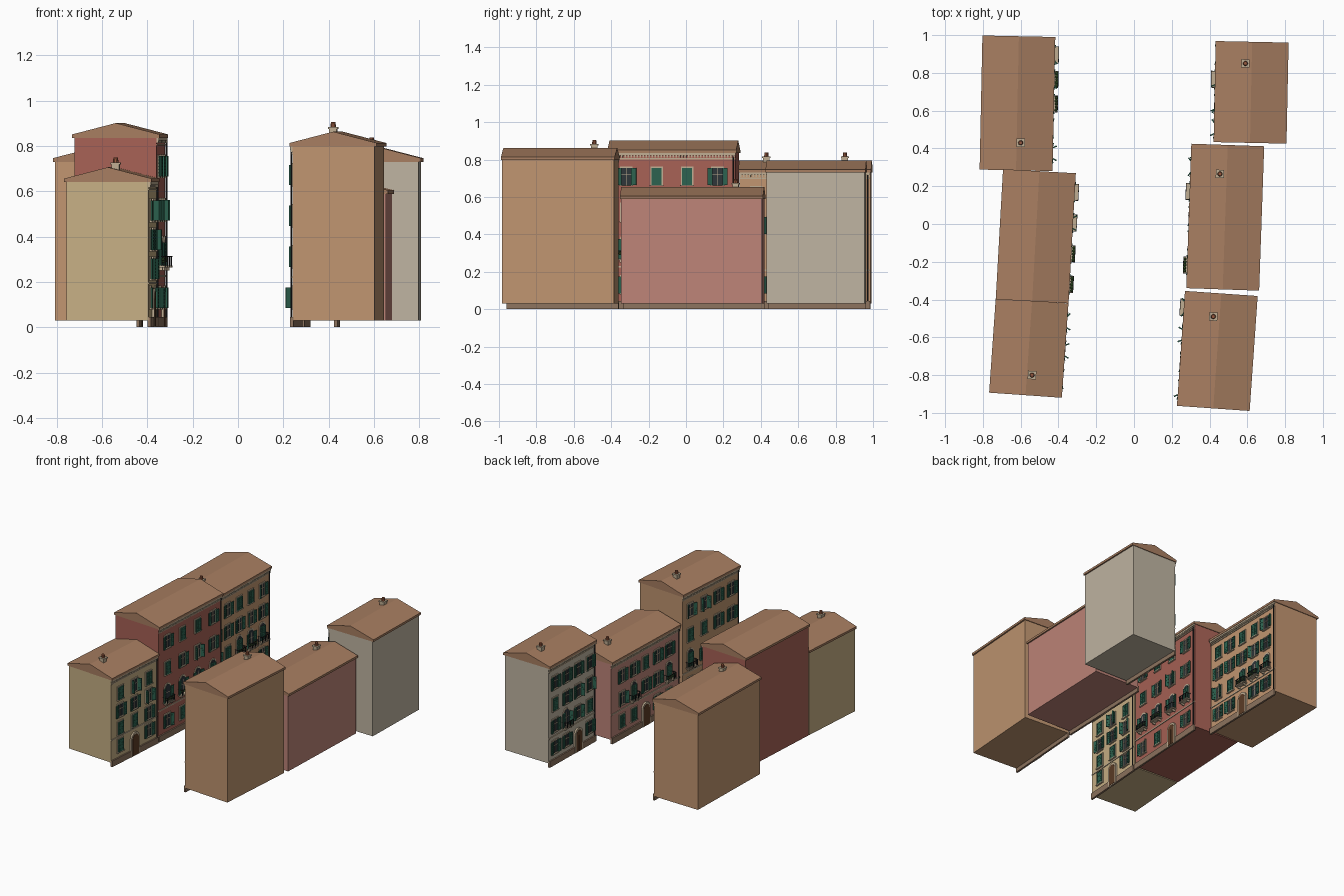
import bpy, bmesh, math, random
from mathutils import Matrix, Vector

if "Cube" in bpy.data.objects:
    bpy.data.objects.remove(bpy.data.objects["Cube"])

random.seed(4)
MATS = {}


def material(name, rgb):
    """Material from 0-255 display colour."""
    if name not in MATS:
        m = bpy.data.materials.new(name)
        m.diffuse_color = [(c / 255) ** 2.2 for c in rgb] + [1]
        m.use_nodes = True
        m.node_tree.nodes["Principled BSDF"].inputs["Base Color"].default_value = m.diffuse_color
        MATS[name] = m
    return MATS[name]


class Part:
    """Collects primitives into one named object."""

    def __init__(self, name, mat):
        self.name, self.mat, self.bm = name, mat, bmesh.new()

    def box(self, x0, x1, y0, y1, z0, z1, frame=Matrix()):
        m = Matrix.Translation(((x0 + x1) / 2, (y0 + y1) / 2, (z0 + z1) / 2))
        s = Matrix.Diagonal((x1 - x0, y1 - y0, z1 - z0, 1))
        bmesh.ops.create_cube(self.bm, size=1, matrix=frame @ m @ s)

    def prism(self, pts, axis_a, axis_b, extrude, origin):
        """Extrude a closed 2D outline."""
        a, b, o = Vector(axis_a), Vector(axis_b), Vector(origin)
        f = self.bm.faces.new([self.bm.verts.new(o + a * p + b * q) for p, q in pts])
        r = bmesh.ops.extrude_face_region(self.bm, geom=[f])
        vs = [v for v in r["geom"] if isinstance(v, bmesh.types.BMVert)]
        bmesh.ops.translate(self.bm, verts=vs, vec=extrude)

    def arch(self, cx, z0, w, h, y0, y1):
        """Round-headed slab standing on z0."""
        r = w / 2
        pts = [(-r, 0), (r, 0)] + [(r * math.cos(t * math.pi / 10), h - r + r * math.sin(t * math.pi / 10))
                                   for t in range(11)]
        self.prism(pts, (1, 0, 0), (0, 0, 1), (0, y1 - y0, 0), (cx, y0, z0))

    def cyl(self, x, y, z0, z1, r, r2=None, seg=10):
        bmesh.ops.create_cone(self.bm, cap_ends=True, segments=seg, radius1=r, radius2=r if r2 is None else r2,
                              depth=z1 - z0, matrix=Matrix.Translation((x, y, (z0 + z1) / 2)))

    def leaf(self, x, y, z, r):
        bmesh.ops.create_icosphere(self.bm, subdivisions=1, radius=r, matrix=Matrix.Translation((x, y, z)))

    def finish(self, world):
        if not self.bm.verts:
            return
        bmesh.ops.recalc_face_normals(self.bm, faces=self.bm.faces)
        me = bpy.data.meshes.new(self.name)
        self.bm.to_mesh(me)
        self.bm.free()
        me.materials.append(self.mat)
        ob = bpy.data.objects.new(self.name, me)
        ob.matrix_world = world
        bpy.context.collection.objects.link(ob)


FY, BY = -0.18, 0.183      # facade plane and back wall in local space
WW, WH = 0.054, 0.09       # window size


def shutter(p, hinge, side, z, h, angle):
    """Slatted leaf; angle 0 is closed, 180 folded flat on the wall."""
    w = WW / 2
    f = Matrix.Translation((hinge, FY - 0.008, z)) @ Matrix.Rotation(side * math.radians(angle), 4, 'Z')
    xs = lambda a, b: sorted((-side * a, -side * b))
    p.box(*xs(0, w), -0.002, 0.002, -h / 2, h / 2, f)
    for x in (0, w - 0.005):
        p.box(*xs(x, x + 0.005), -0.004, 0.004, -h / 2, h / 2, f)
    for i in range(7):
        zz = -h / 2 + h * i / 6.4
        p.box(*xs(0.004, w - 0.004), -0.0035, 0.0035, zz, zz + 0.005, f)


def balcony(stone, iron, plants, cx, z, planted):
    """Slab on brackets with a railing, and pots if planted."""
    w, d = 0.045, 0.034
    stone.box(cx - w, cx + w, FY - d, FY, z - 0.008, z)
    for s in (-1, 1):
        stone.box(cx + s * 0.03 - 0.004, cx + s * 0.03 + 0.004, FY - 0.022, FY, z - 0.022, z - 0.008)
        x = cx + s * (w - 0.002)
        iron.box(x - 0.0015, x + 0.0015, FY - d, FY, z + 0.037, z + 0.041)
        for k in range(4):
            y = FY - d + 0.002 + k * 0.009
            iron.box(x - 0.001, x + 0.001, y - 0.001, y + 0.001, z, z + 0.038)
    iron.box(cx - w, cx + w, FY - d, FY - d + 0.003, z + 0.037, z + 0.041)
    for k in range(11):
        x = cx - w + 0.002 + k * (2 * w - 0.004) / 10
        iron.box(x - 0.001, x + 0.001, FY - d + 0.0005, FY - d + 0.0025, z, z + 0.038)
    if planted:
        for k in range(5):
            plants.leaf(cx - 0.032 + k * 0.016, FY - d + 0.009, z + 0.016 + random.uniform(0, 0.014),
                        random.uniform(0.008, 0.011))


def building(tag, center, tilt, side, length, H, wall, cols, rows, pitch, balconies, door, chimney):
    """side -1: left row facing +x; side 1: right row facing -x."""
    rot = math.radians(-side * 90 - tilt)
    world = Matrix.Translation((*center, 0)) @ Matrix.Rotation(rot, 4, 'Z')
    mk = lambda n, c: Part(f"{tag}_{n}", material(*c))
    walls = mk("walls", (f"{tag} plaster", wall))
    roof = mk("roof", ("roof tile", (166, 125, 97)))
    stone = mk("stone_trim", ("stone", (190, 172, 145)))
    plinth = mk("plinth", ("base stone", (140, 115, 95)))
    glass = mk("window_glass", ("dark glass", (50, 56, 60)))
    shut = mk("shutters", ("green paint", (48, 98, 80)))
    iron = mk("balcony_railings", ("iron", (40, 40, 42)))
    plants = mk("balcony_plants", ("leaves", (70, 105, 55)))
    wood = mk("door", ("wood", (92, 62, 42)))
    pots = mk("chimney_pot", ("clay", (150, 90, 65)))
    hl = length / 2 - 0.005

    # Body, gabled roof, plinth
    walls.box(-hl, hl, FY, BY, 0.03, H)
    e = 0.193
    roof.prism([(-e, 0), (e, 0), (e, 0.016), (0, 0.066), (-e, 0.016)], (0, 1, 0), (0, 0, 1),
               (length, 0, 0), (-length / 2, 0, H))
    plinth.box(-hl, hl, FY - 0.01, FY + 0.004, 0, 0.045)

    # Cornice, dentils and string course
    stone.box(-hl, hl, FY - 0.010, FY, H - 0.012, H)
    stone.box(-hl, hl, FY - 0.005, FY, H - 0.034, H - 0.027)
    n = int(2 * hl / 0.016)
    for i in range(n):
        x = -hl + (i + 0.5) * 2 * hl / n
        stone.box(x - 0.004, x + 0.004, FY - 0.008, FY, H - 0.023, H - 0.012)
    step = (H - 0.255) / (rows - 1)
    zs = [0.13 + i * step for i in range(rows)]
    band = (zs[0] + zs[1]) / 2
    stone.box(-hl, hl, FY - 0.005, FY, band - 0.004, band + 0.004)

    # Drainpipe at one end
    iron.cyl(hl - 0.012, FY - 0.006, 0.03, H - 0.012, 0.004, seg=8)

    # Windows, doors and balconies
    for c in range(cols):
        cx = (c - (cols - 1) / 2) * pitch
        for r, z in enumerate(zs):
            if r == 0 and c == door:
                stone.arch(cx, 0, 0.086, 0.172, FY - 0.012, FY)
                wood.arch(cx, 0.005, 0.064, 0.152, FY - 0.014, FY)
                wood.box(cx - 0.001, cx + 0.001, FY - 0.016, FY, 0.005, 0.12)
                continue
            has = r == 1 and c in balconies
            h = WH + (0.012 if has else 0)
            z0 = z - h / 2
            if has:
                stone.arch(cx, z0, WW + 0.016, h + 0.030, FY - 0.005, FY)
                glass.arch(cx, z0, WW, h + 0.020, FY - 0.006, FY)
                balcony(stone, iron, plants, cx, z0, balconies[c])
            else:
                glass.box(cx - WW / 2, cx + WW / 2, FY - 0.003, FY, z0, z0 + h)
                for s in (-1, 1):
                    x = cx + s * (WW / 2 + 0.003)
                    stone.box(x - 0.004, x + 0.004, FY - 0.005, FY, z0, z0 + h)
                stone.box(cx - WW / 2 - 0.007, cx + WW / 2 + 0.007, FY - 0.006, FY, z0 + h, z0 + h + 0.008)
                stone.box(cx - WW / 2 - 0.010, cx + WW / 2 + 0.010, FY - 0.012, FY, z0 - 0.007, z0)
            stone.box(cx - 0.0015, cx + 0.0015, FY - 0.007, FY, z0, z0 + h)
            stone.box(cx - WW / 2, cx + WW / 2, FY - 0.0065, FY, z0 + h * 0.62, z0 + h * 0.62 + 0.003)
            mode = random.random()
            for s in (-1, 1):
                if mode < 0.3:
                    a = 0
                elif mode < 0.75:
                    a = 168
                else:
                    a = random.choice((115, 140, 168))
                shutter(shut, cx + s * WW / 2, s, z, h, a)

    # Chimney with cap and pot
    if chimney is not None:
        x, y = (world.inverted() @ Vector((*chimney, 0))).to_2d()
        top = H + 0.066
        stone.box(x - 0.017, x + 0.017, y - 0.017, y + 0.017, H + 0.03, top + 0.012)
        stone.box(x - 0.022, x + 0.022, y - 0.022, y + 0.022, top + 0.012, top + 0.02)
        pots.cyl(x, y, top + 0.02, top + 0.042, 0.013, 0.010)

    for p in (walls, roof, stone, plinth, glass, shut, iron, plants, wood, pots):
        p.finish(world)


# Left row, front to back
building("left_front_house", (-0.557, -0.657), 4.0, -1, 0.50, 0.64, (198, 174, 132),
         3, 4, 0.15, {}, 1, (-0.54, -0.80))
building("left_middle_house", (-0.52, -0.065), 3.2, -1, 0.69, 0.835, (166, 98, 86),
         4, 4, 0.163, {0: True, 1: True, 2: False, 3: False}, 2, None)
building("left_back_house", (-0.617, 0.639), 1.2, -1, 0.71, 0.73, (192, 148, 112),
         5, 4, 0.13, {2: True, 3: True, 4: False}, 2, (-0.60, 0.43))
# Right row, front to back
building("right_front_house", (0.441, -0.672), 4.0, 1, 0.61, 0.797, (190, 148, 112),
         4, 4, 0.145, {0: False}, 2, (0.42, -0.49))
building("right_middle_house", (0.483, 0.036), 2.0, 1, 0.765, 0.588, (188, 131, 119),
         5, 3, 0.13, {1: False, 4: True}, 2, (0.455, 0.265))
building("right_back_house", (0.62, 0.697), 1.2, 1, 0.535, 0.73, (190, 179, 160),
         4, 4, 0.13, {1: False}, 2, (0.59, 0.85))
